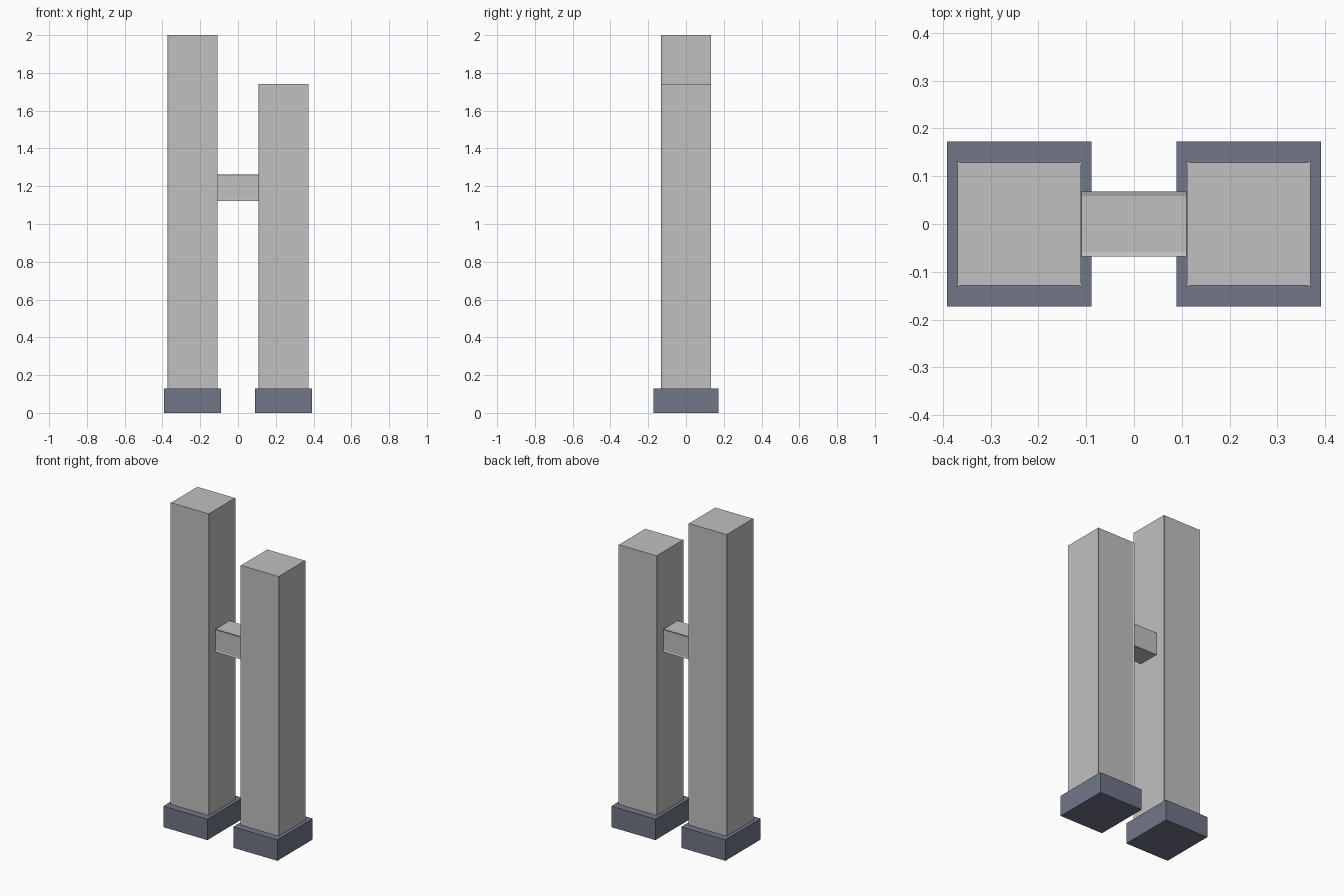
import bpy
import bmesh
from mathutils import Matrix, Vector

old = bpy.data.objects.get("Cube")
if old:
    bpy.data.objects.remove(old, do_unlink=True)


def make_material(name, colour):
    mat = bpy.data.materials.new(name)
    mat.use_nodes = True
    mat.diffuse_color = colour
    mat.node_tree.nodes["Principled BSDF"].inputs["Base Color"].default_value = colour
    return mat


concrete = make_material("light grey", (0.53, 0.53, 0.53, 1))
slate = make_material("slate blue", (0.168, 0.181, 0.246, 1))


def add_object(name, bm, mat):
    bmesh.ops.recalc_face_normals(bm, faces=bm.faces)
    mesh = bpy.data.meshes.new(name)
    bm.to_mesh(mesh)
    bm.free()
    mesh.materials.append(mat)
    obj = bpy.data.objects.new(name, mesh)
    bpy.context.collection.objects.link(obj)


def box(name, size, centre, mat):
    bm = bmesh.new()
    bmesh.ops.create_cube(bm, size=1, matrix=Matrix.Translation(centre) @ Matrix.Diagonal((*size, 1)))
    add_object(name, bm, mat)


def ridged_beam(name, half_a, half_b, length, matrix, mat, lip=0.003, width=0.006):
    """Rectangular beam along local z with a slightly raised ridge on each corner."""
    a, b = half_a - lip, half_b - lip
    corner = [(a, b - width), (half_a, half_b), (a - width, b)]
    outline = []
    for sx, sy in ((1, 1), (-1, 1), (-1, -1), (1, -1)):
        points = corner if sx == sy else corner[::-1]
        outline += [(sx * x, sy * y, 0) for x, y in points]
    bm = bmesh.new()
    face = bm.faces.new([bm.verts.new(p) for p in outline])
    result = bmesh.ops.extrude_face_region(bm, geom=[face], use_keep_orig=True)
    top = [g for g in result["geom"] if isinstance(g, bmesh.types.BMVert)]
    bmesh.ops.translate(bm, verts=top, vec=Vector((0, 0, length)))
    bmesh.ops.transform(bm, matrix=matrix, verts=bm.verts)
    add_object(name, bm, mat)


# Two towers on plinths
base_height = 0.13
for side, x, top in (("right", -0.24, 2.0), ("left", 0.24, 1.74)):
    box(side + "_plinth", (0.302, 0.346, base_height), (x, 0, base_height / 2), slate)
    ridged_beam(side + "_tower", 0.132, 0.132, top - base_height,
                Matrix.Translation((x, 0, base_height)), concrete)

# Bridge between the towers
ridged_beam("bridge", 0.071, 0.068, 0.22,
            Matrix.Translation((-0.11, 0, 1.192)) @ Matrix.Rotation(1.5707963, 4, "Y"), concrete)
